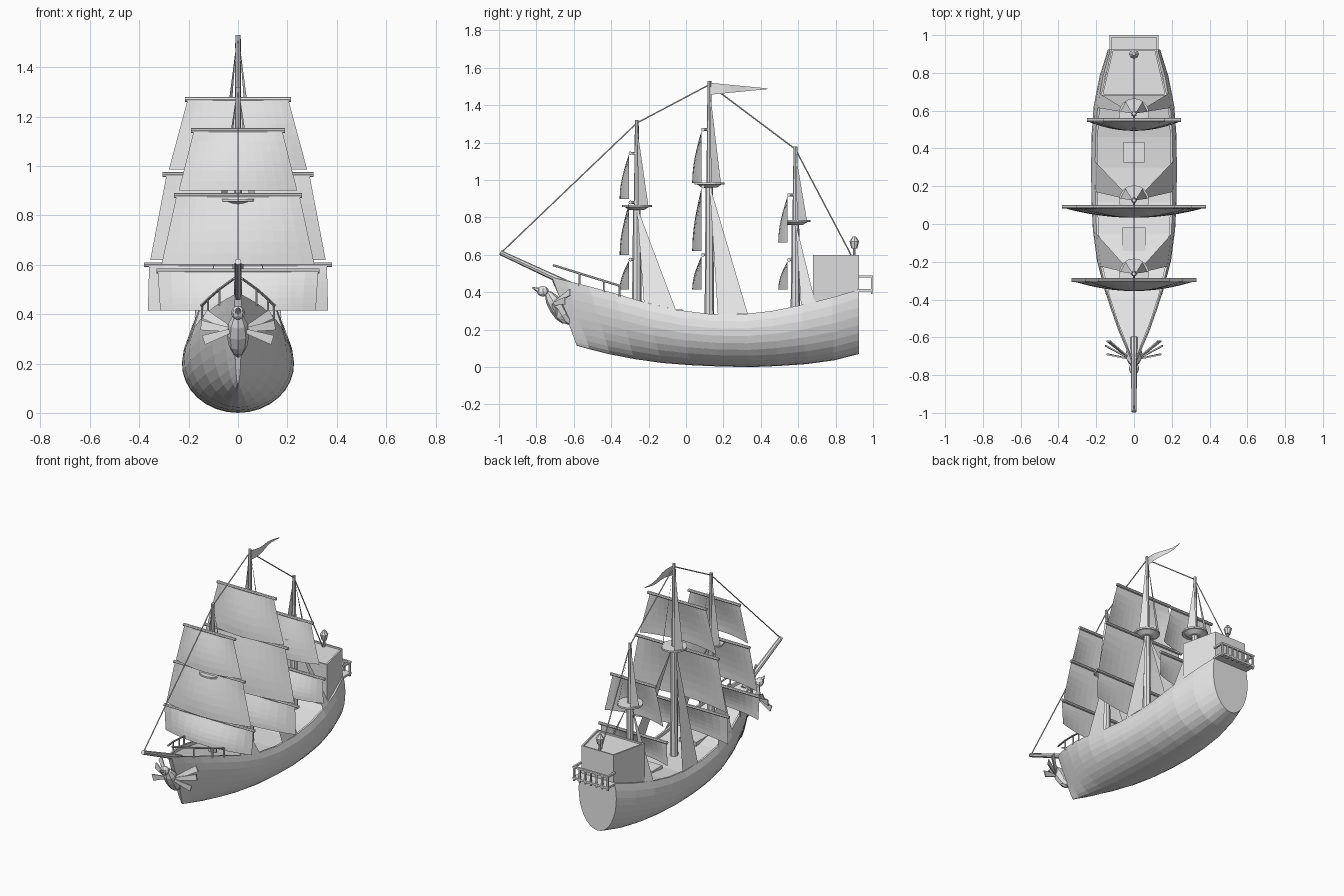
import bpy, bmesh, math
from mathutils import Vector

if "Cube" in bpy.data.objects:
    bpy.data.objects.remove(bpy.data.objects["Cube"])

grey = bpy.data.materials.new("plain_grey")
grey.diffuse_color = (0.8, 0.8, 0.8, 1)
grey.use_nodes = True
grey.node_tree.nodes["Principled BSDF"].inputs["Base Color"].default_value = grey.diffuse_color


def finish(name, bm, closed=True):
    if closed:
        bmesh.ops.recalc_face_normals(bm, faces=bm.faces[:])
    me = bpy.data.meshes.new(name)
    bm.to_mesh(me)
    bm.free()
    me.materials.append(grey)
    ob = bpy.data.objects.new(name, me)
    bpy.context.collection.objects.link(ob)
    return ob


def rod(name, a, b, r1, r2=None, n=8):
    a, b = Vector(a), Vector(b)
    d = b - a
    bm = bmesh.new()
    bmesh.ops.create_cone(bm, cap_ends=True, segments=n, radius1=r1,
                          radius2=r1 if r2 is None else r2, depth=d.length)
    bm.transform(d.to_track_quat('Z', 'Y').to_matrix().to_4x4())
    bmesh.ops.translate(bm, verts=bm.verts[:], vec=(a + b) / 2)
    return finish(name, bm)


def box(name, lo, hi):
    bm = bmesh.new()
    bmesh.ops.create_cube(bm, size=1)
    for v in bm.verts:
        v.co = [l + (c + 0.5) * (h - l) for c, l, h in zip(v.co, lo, hi)]
    return finish(name, bm)


def ball(name, c, scale, tilt=0.0):
    bm = bmesh.new()
    bmesh.ops.create_uvsphere(bm, u_segments=8, v_segments=6, radius=1)
    for v in bm.verts:
        x, y, z = [p * s for p, s in zip(v.co, scale)]
        v.co = (c[0] + x, c[1] + y * math.cos(tilt) - z * math.sin(tilt),
                c[2] + y * math.sin(tilt) + z * math.cos(tilt))
    return finish(name, bm)


def loft(name, rings):
    bm = bmesh.new()
    vs = [[bm.verts.new(p) for p in r] for r in rings]
    n = len(vs[0])
    for a, b in zip(vs, vs[1:]):
        for i in range(n):
            bm.faces.new((a[i], a[(i + 1) % n], b[(i + 1) % n], b[i]))
    bm.faces.new(vs[0])
    bm.faces.new(vs[-1])
    return finish(name, bm)


def sheet(name, pts):
    bm = bmesh.new()
    bm.faces.new([bm.verts.new(p) for p in pts])
    return finish(name, bm, False)


# Hull stations: position along the ship, half width, rail height, keel height
STATIONS = [(-0.715, 0.014, 0.48, 0.115), (-0.64, 0.052, 0.462, 0.095), (-0.52, 0.105, 0.432, 0.068),
            (-0.38, 0.155, 0.394, 0.043), (-0.22, 0.196, 0.346, 0.022), (-0.05, 0.218, 0.306, 0.01),
            (0.12, 0.226, 0.285, 0.003), (0.3, 0.227, 0.282, 0.0), (0.46, 0.225, 0.3, 0.006),
            (0.62, 0.213, 0.332, 0.016), (0.78, 0.182, 0.372, 0.036), (0.925, 0.138, 0.415, 0.07)]
TOP = math.radians(25)


def at(y, k):
    for a, b in zip(STATIONS, STATIONS[1:]):
        if y <= b[0]:
            return a[k] + (b[k] - a[k]) * (y - a[0]) / (b[0] - a[0])
    return STATIONS[-1][k]


def edge(y):
    return at(y, 1) * math.cos(TOP)


rings = []
for y, w, top, keel in STATIONS:
    y_low = -0.585 + (y + 0.715) / 1.64 * 1.51      # raked stem
    half = []
    for i in range(11):
        a = -math.pi / 2 + (math.pi / 2 + TOP) * i / 10
        t = (math.sin(a) + 1) / (math.sin(TOP) + 1)
        half.append((w * math.cos(a), y_low + (y - y_low) * t, keel + (top - keel) * t))
    e = w * math.cos(TOP)
    s = e - min(0.012, 0.4 * e)
    right = half + [(s, y, top), (s, y, top - 0.02)]
    rings.append([(-x, a, b) for x, a, b in right[:0:-1]] + right)
loft("hull", rings)

# Stern cabin with a recessed roof
PLAN = [(-0.175, 0.68), (0.175, 0.68), (0.118, 0.924), (-0.118, 0.924)]


def plan(k, z):
    return [(x * k, 0.802 + (y - 0.802) * k, z) for x, y in PLAN]


loft("stern_cabin", [plan(1, 0.3), plan(1, 0.6), plan(0.93, 0.6), plan(0.93, 0.59)])

# Stern lantern
rod("lantern_post", (0, 0.9, 0.58), (0, 0.9, 0.64), 0.007)
rod("lantern_body", (0, 0.9, 0.635), (0, 0.9, 0.672), 0.016, 0.025)
rod("lantern_cap", (0, 0.9, 0.672), (0, 0.9, 0.698), 0.026, 0.008)

# Stern gallery
box("gallery_floor", (-0.13, 0.915, 0.405), (0.13, 1.0, 0.418))
box("gallery_rail", (-0.13, 0.987, 0.478), (0.13, 1.0, 0.49))
for s in (-1, 1):
    box("gallery_side_rail", (s * 0.124 - 0.006, 0.92, 0.478), (s * 0.124 + 0.006, 0.99, 0.49))
for i in range(7):
    x = -0.123 + 0.041 * i
    box("gallery_post", (x - 0.005, 0.988, 0.392), (x + 0.005, 0.998, 0.48))

# Deck hatches
for y, s in ((0.38, 0.055), (-0.08, 0.062)):
    z = at(y, 2)
    box("hatch", (-s, y - s, z - 0.04), (s, y + s, z - 0.004))

# Bowsprit
rod("bowsprit", (0, -0.6, 0.43), (0, -0.993, 0.612), 0.018, 0.013)

# Foredeck rails
for s in (-1, 1):
    path = [(s * edge(y), y, 0.545 - (y + 0.71) * 0.31) for y in (-0.71, -0.57, -0.44, -0.355)]
    for a, b in zip(path, path[1:]):
        rod("foredeck_rail", a, b, 0.006, n=6)
    for x, y, z in path[1:]:
        rod("foredeck_rail_post", (x, y, at(y, 2) - 0.01), (x, y, z), 0.005, n=6)

# Bird figurehead
ball("figurehead_body", (0, -0.69, 0.318), (0.045, 0.042, 0.1), 0.55)
ball("figurehead_head", (0, -0.765, 0.405), (0.028, 0.032, 0.028))
rod("figurehead_beak", (0, -0.785, 0.41), (0, -0.822, 0.425), 0.016, 0.003, 6)
rod("figurehead_tail", (0, -0.655, 0.27), (0, -0.615, 0.235), 0.035, 0.014, 6)
for s in (-1, 1):
    for tx, ty, tz in ((0.135, -0.62, 0.4), (0.15, -0.645, 0.355), (0.14, -0.69, 0.295)):
        root, tip = Vector((s * 0.02, -0.715, 0.335)), Vector((s * tx, ty, tz))
        side = (tip - root).cross(Vector((0, 1, 0))).normalized()
        wide, thick = side * 0.02, Vector((0, 0.004, 0))
        loft("wing_feather", [[p + wide * k + thick, p - wide * k + thick,
                               p - wide * k - thick, p + wide * k - thick]
                              for p, k in ((root, 0.4), (tip, 1))])


def sail(name, y, z1, z2, w1, w2, bulge):
    bm = bmesh.new()
    nu, nv = 12, 6
    grid = []
    for j in range(nv + 1):
        t = j / nv
        row = []
        for i in range(nu + 1):
            u = 2 * i / nu - 1
            row.append(bm.verts.new((u * (w1 + (w2 - w1) * t),
                                     y - bulge * math.sin(t * math.pi / 2) * (1 - u * u),
                                     z1 + (z2 - z1) * t)))
        grid.append(row)
    for a, b in zip(grid, grid[1:]):
        for i in range(nu):
            bm.faces.new((a[i], b[i], b[i + 1], a[i + 1]))
    finish(name, bm, False)


# Masts: name, y, top, platform height, shroud foot range,
# sails as (yard height, yard half width, sail foot height, head and foot half widths)
MASTS = [
    ("fore", -0.263, 1.32, 0.86, (-0.225, -0.055),
     [(1.143, 0.19, 0.90, 0.18, 0.24), (0.88, 0.26, 0.60, 0.25, 0.31), (0.575, 0.33, 0.415, 0.325, 0.315)]),
    ("main", 0.125, 1.53, 0.98, (0.17, 0.33),
     [(1.27, 0.215, 0.985, 0.205, 0.28), (0.965, 0.305, 0.62, 0.29, 0.355), (0.60, 0.38, 0.415, 0.36, 0.365)]),
    ("mizzen", 0.585, 1.18, 0.78, (0.615, 0.69),
     [(0.92, 0.165, 0.665, 0.155, 0.215), (0.573, 0.25, 0.415, 0.24, 0.245)])]

for name, y, top, nest, (f1, f2), sails in MASTS:
    rod(name + "_lower_mast", (0, y, at(y, 2) - 0.05), (0, y, nest), 0.026, 0.02)
    rod(name + "_upper_mast", (0, y, nest), (0, y, top), 0.016, 0.01)
    rod(name + "_platform", (0, y, nest - 0.004), (0, y, nest + 0.007), 0.08, n=16)
    rod(name + "_platform_base", (0, y, nest - 0.02), (0, y, nest - 0.004), 0.04, 0.065, n=16)
    for s in (-1, 1):
        sheet(name + "_shroud", [(s * 0.01, y, nest),
                                 (s * edge(f1), f1, at(f1, 2)), (s * edge(f2), f2, at(f2, 2))])
        sheet(name + "_top_shroud", [(s * 0.006, y, top - 0.03),
                                     (s * 0.073, y + 0.01, nest), (s * 0.045, y + 0.062, nest)])
    for zy, wy, foot, w1, w2 in sails:
        yy = y - 0.034
        rod(name + "_yard", (-wy, yy, zy), (wy, yy, zy), 0.01)
        rod(name + "_yard_brace", (0, yy, zy), (0, y, zy), 0.007, n=6)
        sail(name + "_sail", yy - 0.008, zy - 0.005, foot, w1, w2, 0.05)

# Rigging lines between the mast heads
line = [(0, -0.985, 0.615), (0, -0.263, 1.305), (0, 0.125, 1.51), (0, 0.585, 1.165), (0, 0.885, 0.595)]
for a, b in zip(line, line[1:]):
    rod("stay", a, b, 0.0035, n=6)

# Waving pennant
bm = bmesh.new()
rows = []
for i in range(9):
    t = i / 8
    x, h = 0.012 * math.sin(t * 6.3), 0.03 * (1 - t) + 0.002
    rows.append([bm.verts.new((x, 0.125 + 0.31 * t, 1.488 + k * h)) for k in (-1, 1)])
for a, b in zip(rows, rows[1:]):
    bm.faces.new((a[0], b[0], b[1], a[1]))
finish("pennant", bm, False)
